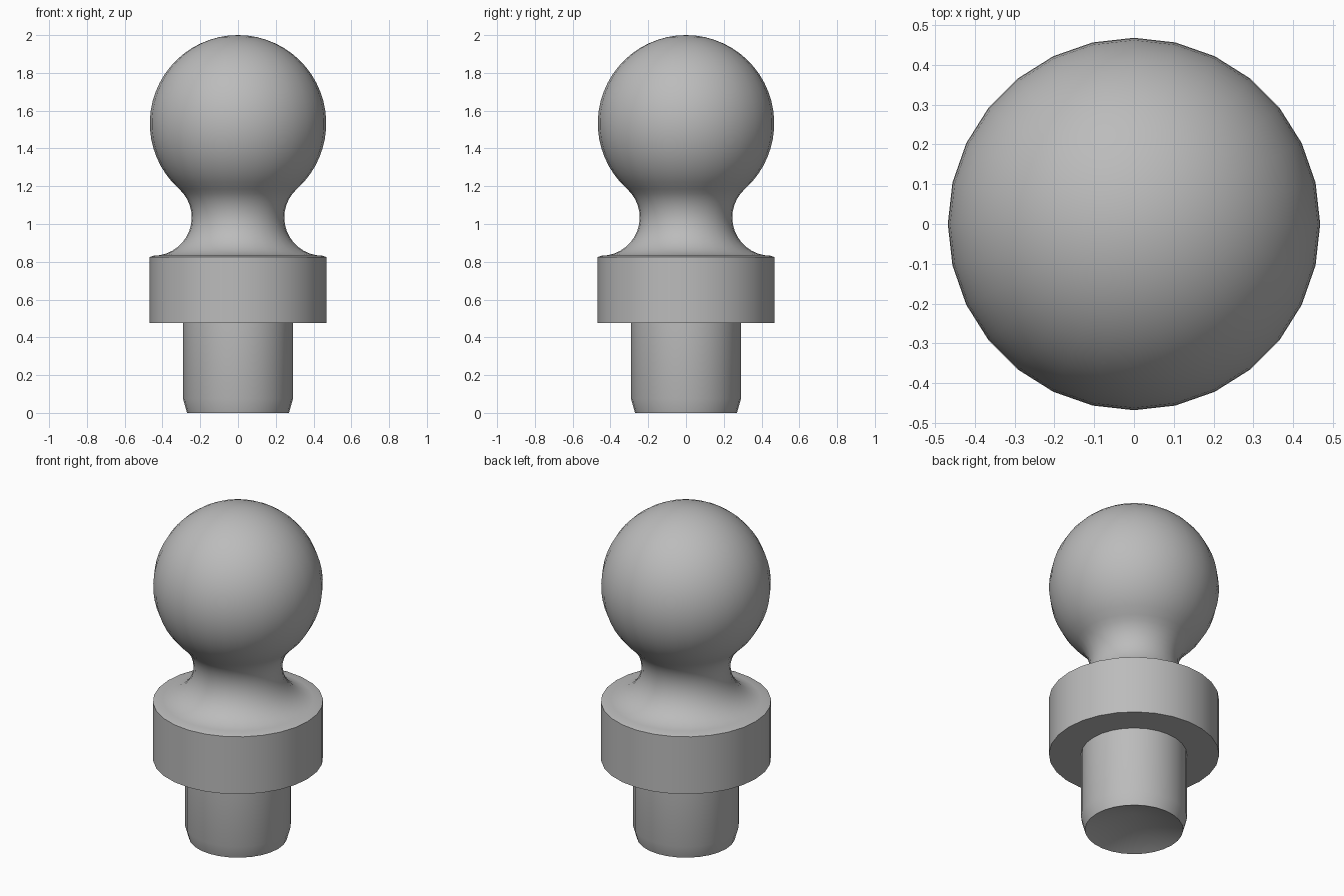
import bpy
import bmesh
from math import atan2, cos, sin, pi, radians, hypot
from mathutils import Matrix, Vector

SIDES = 28

cube = bpy.data.objects.get("Cube")
if cube:
    bpy.data.objects.remove(cube, do_unlink=True)

steel = bpy.data.materials.new("steel_grey")
steel.use_nodes = True
grey = (0.5, 0.5, 0.5, 1)
steel.diffuse_color = grey
steel.node_tree.nodes["Principled BSDF"].inputs["Base Color"].default_value = grey


def arc(cx, cz, r, start, end, steps):
    """Points (radius, height) along a circular arc."""
    angles = [start + (end - start) * i / steps for i in range(steps + 1)]
    return [(cx + r * cos(a), cz + r * sin(a)) for a in angles]


def lathe(name, profile):
    """Spin a bottom-to-top (radius, height) profile around the z axis."""
    bm = bmesh.new()
    verts = [bm.verts.new((max(r, 0), 0, z)) for r, z in profile]
    edges = [bm.edges.new(pair) for pair in zip(verts, verts[1:])]
    bmesh.ops.spin(bm, geom=verts + edges, cent=(0, 0, 0), axis=(0, 0, 1),
                   angle=2 * pi, steps=SIDES, use_merge=False)
    bmesh.ops.remove_doubles(bm, verts=bm.verts[:], dist=0.0005)
    # Orient every face so that the outer wall points away from the axis
    bm.normal_update()
    wall = max(bm.faces, key=lambda f: f.calc_center_median().xy.length)
    if wall.normal.xy.dot(wall.calc_center_median().xy) < 0:
        bmesh.ops.reverse_faces(bm, faces=bm.faces[:])
    mesh = bpy.data.meshes.new(name)
    bm.to_mesh(mesh)
    bm.free()
    mesh.materials.append(steel)
    obj = bpy.data.objects.new(name, mesh)
    bpy.context.collection.objects.link(obj)
    bpy.ops.object.select_all(action="DESELECT")
    obj.select_set(True)
    bpy.context.view_layer.objects.active = obj
    bpy.ops.object.shade_smooth_by_angle(angle=radians(30))
    return obj


# Main dimensions
ball_r, ball_z = 0.467, 1.533
neck_r, neck_x, neck_z = 0.203, 0.448, 1.035
collar_r, collar_low, collar_high = 0.468, 0.477, 0.825
shank_r, tip_r = 0.291, 0.27

# Shank: shallow conical recess underneath, tapered tip, straight wall
lathe("shank", [(0, 0.1), (tip_r, 0), (shank_r, 0.075), (shank_r, collar_low)])

# Collar: flat underside and straight wall
lathe("collar", [(shank_r, collar_low), (collar_r, collar_low),
                 (collar_r, collar_high)])

# Ball and neck: hollow fillet flowing tangentially into the sphere
touch = atan2(neck_z - ball_z, neck_x)
neck = arc(neck_x, neck_z, neck_r, 1.5 * pi, touch + pi, 14)
ball = arc(0, ball_z, ball_r, touch, pi / 2, 22)
lathe("ball_and_neck", [(collar_r, collar_high)] + neck + ball[1:])
